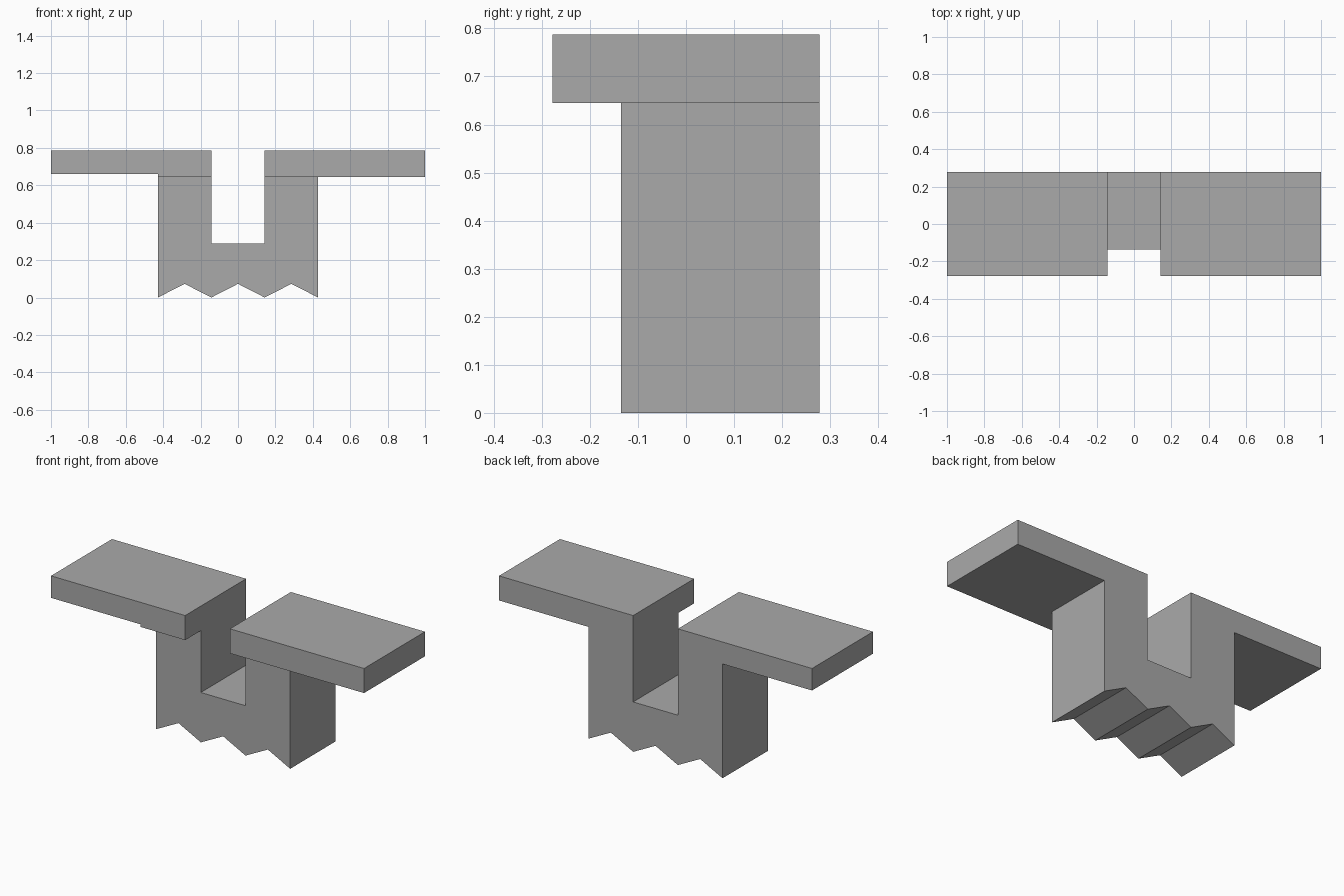
import bpy, bmesh

cube = bpy.data.objects.get("Cube")
if cube:
    bpy.data.objects.remove(cube, do_unlink=True)

DEPTH = 0.278       # half depth of the wings
LEG_FRONT = -0.135  # front of the legs
LEG_TOP = 0.645     # underside of the wings
TOP = 0.787

grey = bpy.data.materials.new("plain_grey")
grey.use_nodes = True
colour = (0.4, 0.4, 0.4, 1)
grey.diffuse_color = colour
grey.node_tree.nodes["Principled BSDF"].inputs["Base Color"].default_value = colour


def extrude_profile(name, points, y0, y1):
    """Extrude a closed front profile (x, z) from y0 to y1."""
    bm = bmesh.new()
    face = bm.faces.new([bm.verts.new((x, y0, z)) for x, z in points])
    new = bmesh.ops.extrude_face_region(bm, geom=[face])["geom"]
    verts = [v for v in new if isinstance(v, bmesh.types.BMVert)]
    bmesh.ops.translate(bm, verts=verts, vec=(0, y1 - y0, 0))
    bmesh.ops.recalc_face_normals(bm, faces=bm.faces)
    mesh = bpy.data.meshes.new(name)
    bm.to_mesh(mesh)
    bm.free()
    mesh.materials.append(grey)
    obj = bpy.data.objects.new(name, mesh)
    bpy.context.collection.objects.link(obj)
    return obj


# Wings, legs and slot; the right wing is slightly thinner
LEG, SLOT = 0.428, 0.143
outline = [(-LEG, LEG_TOP + 0.015), (-1, LEG_TOP + 0.015), (-1, TOP),
           (-SLOT, TOP), (-SLOT, 0.288), (SLOT, 0.288), (SLOT, TOP),
           (1, TOP), (1, LEG_TOP), (LEG, LEG_TOP)]
# Toothed underside
outline += [(LEG - i * LEG / 3, 0.073 * (i % 2)) for i in range(7)]
bracket = extrude_profile("winged_bracket", outline, -DEPTH, DEPTH)

# Set the legs back so the wings overhang in front
box = [(-0.6, -0.2), (0.6, -0.2), (0.6, LEG_TOP), (-0.6, LEG_TOP)]
cutter = extrude_profile("leg_cutter", box, -0.5, LEG_FRONT)
cutter.hide_render = True
cutter.hide_set(True)
cut = bracket.modifiers.new("leg_setback", "BOOLEAN")
cut.operation = "DIFFERENCE"
cut.solver = "EXACT"
cut.object = cutter
